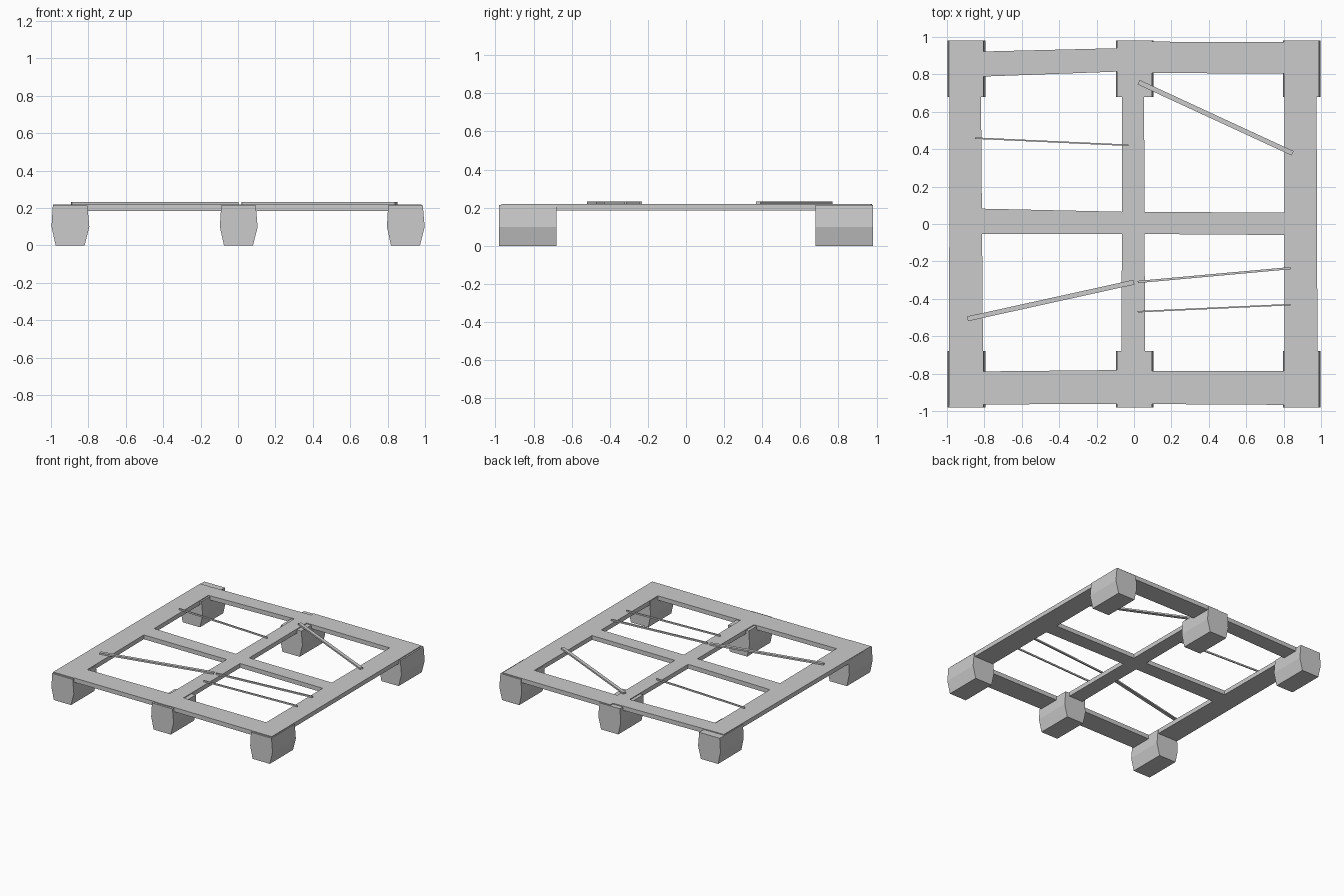
import bpy
from math import hypot

if "Cube" in bpy.data.objects:
    bpy.data.objects.remove(bpy.data.objects["Cube"])


def prism(name, outline, place, a, b):
    """Extrude a 2D outline from a to b; place(u, v, w) maps it to 3D."""
    n = len(outline)
    verts = [place(u, v, w) for w in (a, b) for u, v in outline]
    faces = [tuple(range(n))[::-1], tuple(range(n, 2 * n))]
    faces += [(i, (i + 1) % n, n + (i + 1) % n, n + i) for i in range(n)]
    mesh = bpy.data.meshes.new(name)
    mesh.from_pydata(verts, [], faces)
    # make the normals point outward
    import bmesh
    bm = bmesh.new()
    bm.from_mesh(mesh)
    bmesh.ops.recalc_face_normals(bm, faces=bm.faces)
    bm.to_mesh(mesh)
    bm.free()
    obj = bpy.data.objects.new(name, mesh)
    bpy.context.collection.objects.link(obj)
    return obj


def slab(name, outline, z0=0.185, z1=0.22):
    return prism(name, outline, lambda u, v, w: (u, v, w), z0, z1)


def strip(name, p, q, width):
    """Thin flat strip lying on the frame between two points."""
    dx, dy = q[0] - p[0], q[1] - p[1]
    s = width / 2 / hypot(dx, dy)
    nx, ny = -dy * s, dx * s
    slab(name, [(p[0] + nx, p[1] + ny), (p[0] - nx, p[1] - ny),
                (q[0] - nx, q[1] - ny), (q[0] + nx, q[1] + ny)], 0.219, 0.232)


# six-sided feet, front and back
foot = [(-0.075, 0), (0.08, 0), (0.105, 0.10), (0.095, 0.213), (-0.09, 0.213), (-0.097, 0.10)]
for side, x in (("left", -0.9), ("middle", 0.0), ("right", 0.893)):
    for end, y in (("front", -0.98), ("back", 0.68)):
        prism(f"{side}_{end}_foot", [(x + u, v) for u, v in foot],
              lambda u, v, w: (u, w, v), y, y + 0.3)

# rails running front to back
slab("left_rail", [(-0.99, -0.968), (-0.805, -0.968), (-0.82, 0.92), (-0.985, 0.92)])
slab("middle_rail", [(-0.067, -0.965), (0.06, -0.965), (0.053, 0.94), (-0.063, 0.94)])
slab("right_rail", [(0.805, -0.968), (0.982, -0.968), (0.975, 0.97), (0.805, 0.97)])

# cross beams
slab("front_left_beam", [(-0.98, -0.965), (0, -0.962), (0, -0.78), (-0.98, -0.79)])
slab("front_right_beam", [(0, -0.962), (0.97, -0.968), (0.97, -0.787), (0, -0.787)])
slab("centre_left_beam", [(-0.95, -0.053), (0, -0.053), (0, 0.064), (-0.95, 0.085)])
slab("centre_right_beam", [(0, -0.053), (0.95, -0.06), (0.95, 0.06), (0, 0.065)])
slab("back_left_beam", [(-0.98, 0.782), (0, 0.818), (0, 0.942), (-0.98, 0.918)])
slab("back_right_beam", [(0, 0.808), (0.97, 0.803), (0.97, 0.972), (0, 0.975)])

# loose strips across the openings
strip("back_right_strip", (0.025, 0.758), (0.848, 0.378), 0.026)
strip("front_left_strip", (-0.89, -0.507), (0, -0.311), 0.026)
strip("back_left_wire", (-0.85, 0.459), (-0.03, 0.421), 0.008)
strip("front_right_wire_a", (0.02, -0.310), (0.837, -0.236), 0.012)
strip("front_right_wire_b", (0.02, -0.469), (0.837, -0.431), 0.008)
